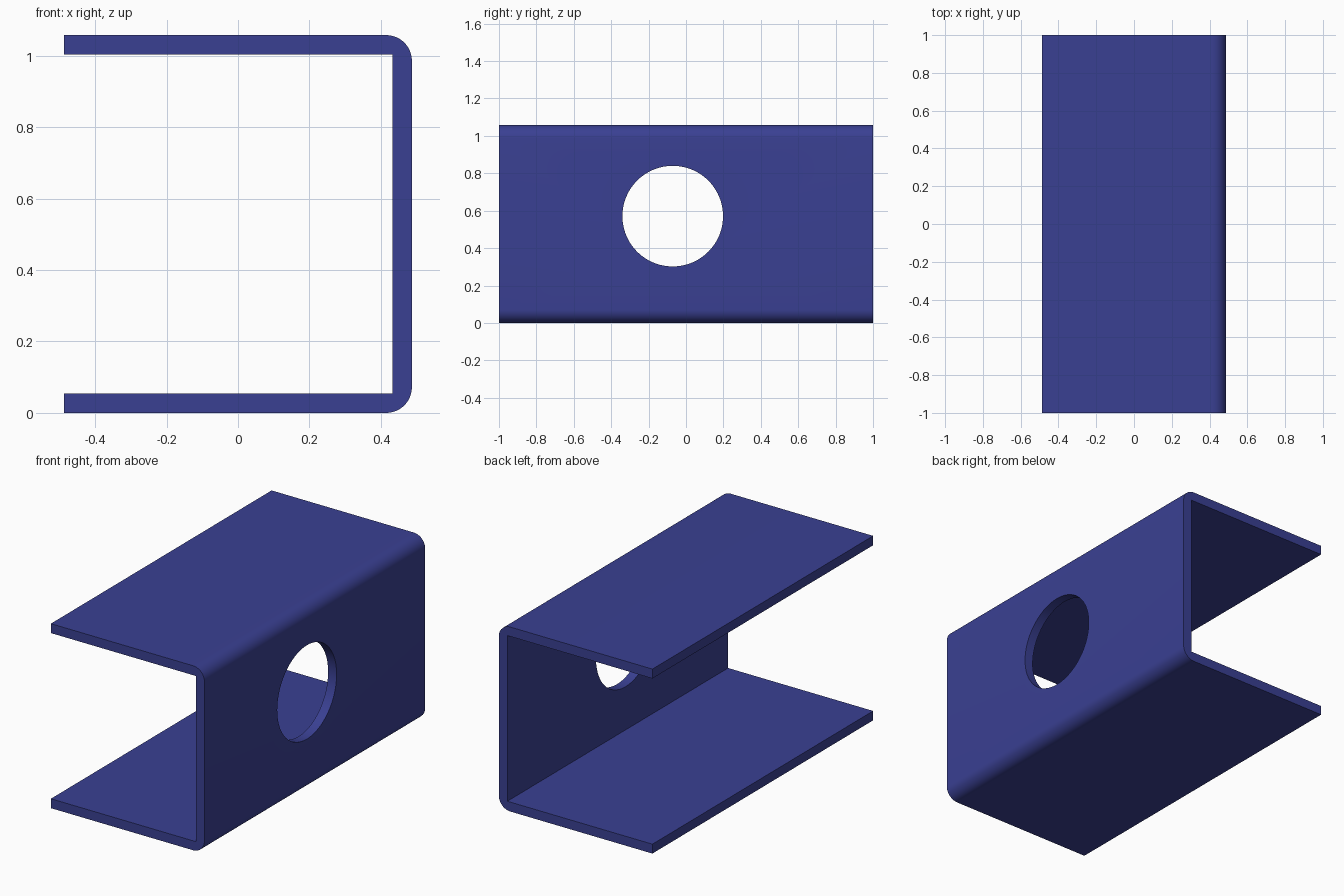
import bpy, bmesh, math

if "Cube" in bpy.data.objects:
    bpy.data.objects.remove(bpy.data.objects["Cube"])

HALF_W, HEIGHT, THICK, RADIUS = 0.487, 1.058, 0.054, 0.072
HOLE_Y, HOLE_Z, HOLE_R = -0.071, 0.571, 0.269

blue = bpy.data.materials.new("dark_blue")
blue.diffuse_color = (0.042, 0.051, 0.29, 1)
blue.use_nodes = True
blue.node_tree.nodes["Principled BSDF"].inputs["Base Color"].default_value = blue.diffuse_color


def corner(cx, cz, start, steps=12):
    """Quarter-circle of profile points."""
    return [(cx + RADIUS * math.cos(start + i * math.pi / 2 / steps),
             cz + RADIUS * math.sin(start + i * math.pi / 2 / steps))
            for i in range(steps + 1)]


# Channel profile: rounded outside corners, sharp inside corners
cx = HALF_W - RADIUS
profile = [(-HALF_W, 0)]
profile += corner(cx, RADIUS, -math.pi / 2)
profile += corner(cx, HEIGHT - RADIUS, 0)
profile += [(-HALF_W, HEIGHT), (-HALF_W, HEIGHT - THICK),
            (HALF_W - THICK, HEIGHT - THICK),
            (HALF_W - THICK, THICK), (-HALF_W, THICK)]

# Extrude the profile along y
bm = bmesh.new()
face = bm.faces.new([bm.verts.new((x, -1, z)) for x, z in profile])
ext = bmesh.ops.extrude_face_region(bm, geom=[face])
bmesh.ops.translate(bm, vec=(0, 2, 0),
                    verts=[g for g in ext["geom"] if isinstance(g, bmesh.types.BMVert)])
bmesh.ops.recalc_face_normals(bm, faces=bm.faces)
mesh = bpy.data.meshes.new("channel_bracket")
bm.to_mesh(mesh)
bm.free()
channel = bpy.data.objects.new("channel_bracket", mesh)
bpy.context.collection.objects.link(channel)
mesh.materials.append(blue)

# Round hole through the upright web
bpy.ops.mesh.primitive_cylinder_add(vertices=96, radius=HOLE_R, depth=0.4,
                                    location=(HALF_W, HOLE_Y, HOLE_Z),
                                    rotation=(0, math.pi / 2, 0))
cutter = bpy.context.object
cutter.name = "hole_cutter"
cutter.data.materials.append(blue)
cut = channel.modifiers.new("web_hole", "BOOLEAN")
cut.operation = "DIFFERENCE"
cut.solver = "EXACT"
cut.object = cutter

# Apply the cut and smooth the rounded surfaces
bpy.ops.object.select_all(action="DESELECT")
bpy.context.view_layer.objects.active = channel
channel.select_set(True)
bpy.ops.object.modifier_apply(modifier=cut.name)
bpy.data.objects.remove(cutter, do_unlink=True)
bpy.ops.object.shade_smooth_by_angle(angle=math.radians(30))
